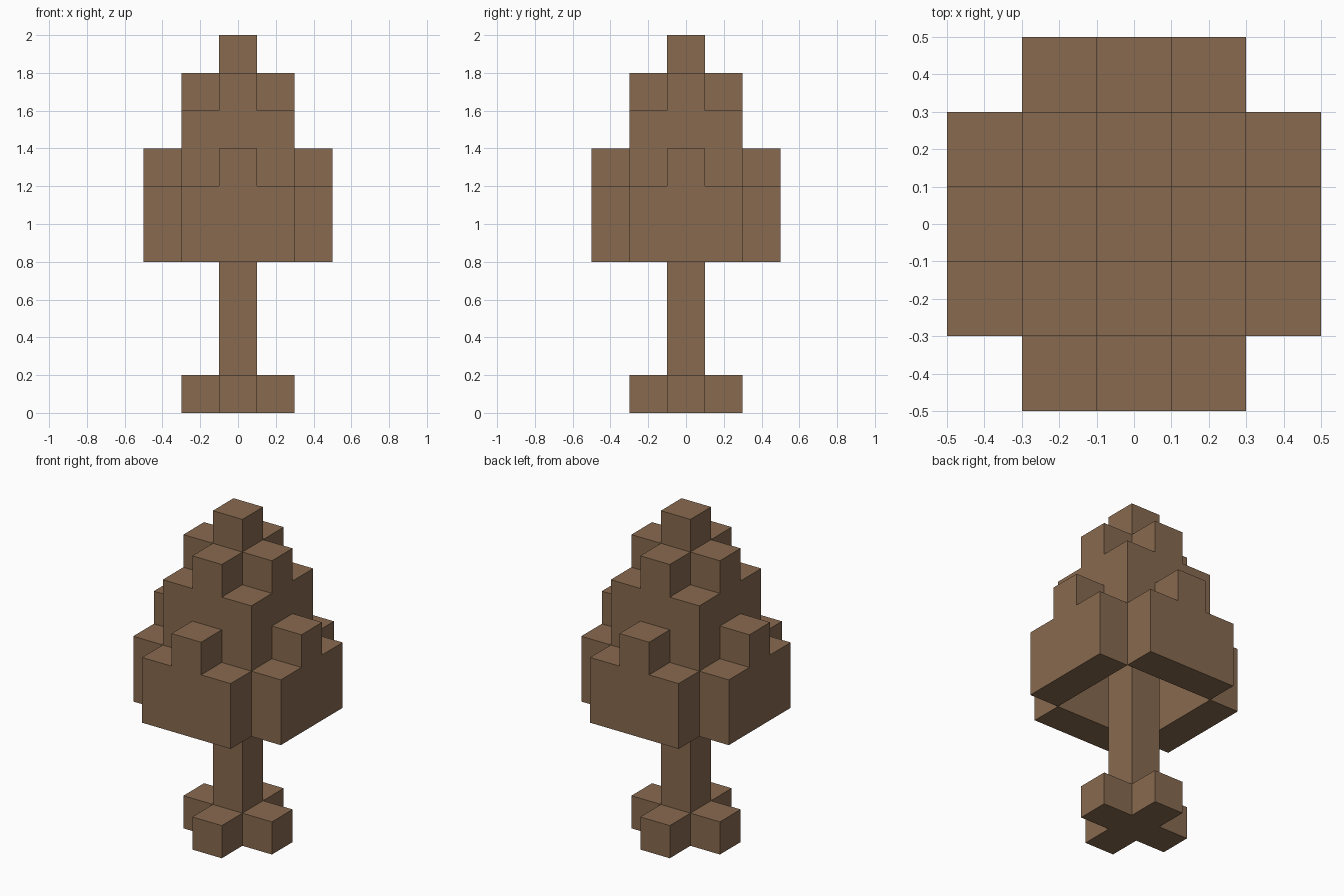
import bpy
import bmesh
from math import pi
from mathutils import Matrix, Vector

cube = bpy.data.objects.get("Cube")
if cube:
    bpy.data.objects.remove(cube)

U = 0.2  # size of one block

brown = bpy.data.materials.new("bark brown")
brown.use_nodes = True
colour = (0.246, 0.144, 0.078, 1)
brown.diffuse_color = colour
brown.node_tree.nodes["Principled BSDF"].inputs["Base Color"].default_value = colour


def prism(name, profile, direction, matrix=Matrix()):
    """Extrude a flat outline, given in blocks, into a solid object."""
    bm = bmesh.new()
    face = bm.faces.new([bm.verts.new(Vector(p) * U) for p in profile])
    solid = bmesh.ops.extrude_face_region(bm, geom=[face], use_keep_orig=True)
    moved = [v for v in solid["geom"] if isinstance(v, bmesh.types.BMVert)]
    bmesh.ops.translate(bm, verts=moved, vec=Vector(direction) * U)
    bmesh.ops.recalc_face_normals(bm, faces=bm.faces)
    bm.transform(matrix)
    mesh = bpy.data.meshes.new(name)
    bm.to_mesh(mesh)
    bm.free()
    mesh.materials.append(brown)
    obj = bpy.data.objects.new(name, mesh)
    bpy.context.collection.objects.link(obj)
    return obj


def block(name, half, low, high):
    """Square block centred on the trunk."""
    corners = [(-half, -half), (half, -half), (half, half), (-half, half)]
    return prism(name, [(x, y, low) for x, y in corners], (0, 0, high - low))


def cross(name, low, high):
    """Plus-shaped layer, three blocks wide."""
    arm = [(0.5, -0.5), (1.5, -0.5), (1.5, 0.5)]
    outline = []
    for quarter in range(4):
        turn = Matrix.Rotation(quarter * pi / 2, 2)
        outline += [turn @ Vector(p) for p in arm]
    return prism(name, [(p.x, p.y, low) for p in outline], (0, 0, high - low))


# Roots and trunk
cross("roots", 0, 1)
block("trunk", 0.5, 1, 6)

# Four lower boughs around a hollow centre, each with a raised middle block
half_outline = [(1.5, 4), (1.5, 6), (0.5, 6), (0.5, 7)]
outline = half_outline + [(-x, z) for x, z in reversed(half_outline)]
for i, side in enumerate(("front", "left", "back", "right")):
    prism(side + "_bough", [(x, -2.5, z) for x, z in outline], (0, 1, 0),
          Matrix.Rotation(i * pi / 2, 4, "Z"))

# Upper crown
block("crown", 1.5, 6, 8)
cross("upper_crown", 8, 9)
block("treetop", 0.5, 9, 10)
